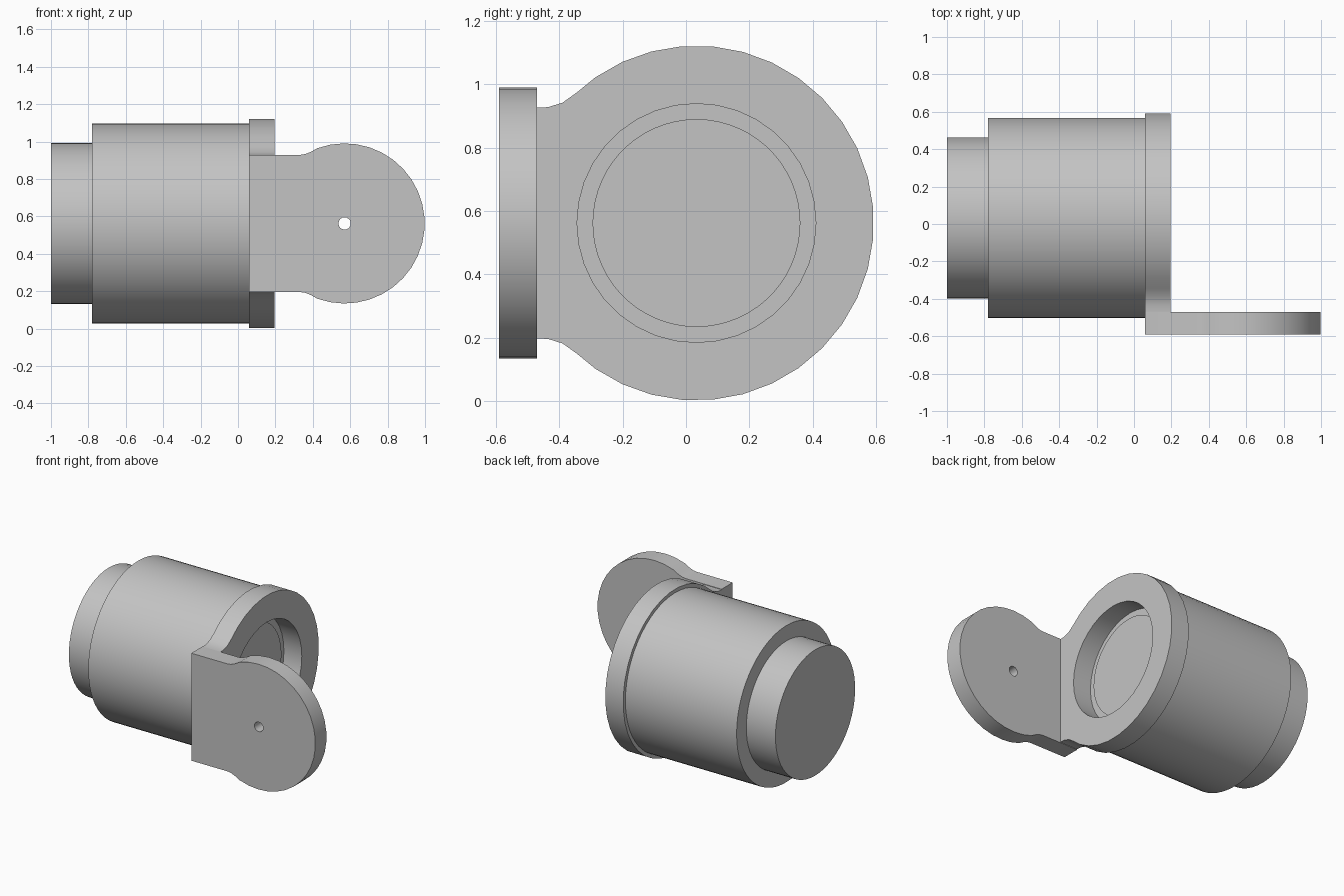
import bpy, bmesh
from math import sin, cos, pi, radians, atan2
from mathutils import Matrix, Vector

cube = bpy.data.objects.get("Cube")
if cube:
    bpy.data.objects.remove(cube, do_unlink=True)

AXIS_Y, AXIS_Z = 0.033, 0.562      # centre line of the motor

grey = bpy.data.materials.new("light_grey")
grey.use_nodes = True
colour = (0.55, 0.55, 0.55, 1)
grey.diffuse_color = colour
grey.node_tree.nodes["Principled BSDF"].inputs["Base Color"].default_value = colour


def finish(bm, name):
    bmesh.ops.remove_doubles(bm, verts=bm.verts, dist=0.0002)
    bmesh.ops.recalc_face_normals(bm, faces=bm.faces)
    mesh = bpy.data.meshes.new(name)
    bm.to_mesh(mesh)
    bm.free()
    mesh.materials.append(grey)
    obj = bpy.data.objects.new(name, mesh)
    bpy.context.collection.objects.link(obj)
    bpy.ops.object.select_all(action='DESELECT')
    obj.select_set(True)
    bpy.context.view_layer.objects.active = obj
    bpy.ops.object.shade_smooth_by_angle(angle=radians(30))
    return obj


def arc(centre, radius, start, end, steps):
    return [(centre + radius * cos(a), AXIS_Z + radius * sin(a))
            for a in (start + (end - start) * i / steps for i in range(steps + 1))]


def tab_outline(neck, centre, radius, steps):
    """Straight neck flaring into a round head, mirrored about the axis height."""
    upper = [(u, AXIS_Z + h) for u, h in neck]
    lower = [(u, AXIS_Z - h) for u, h in reversed(neck)]
    u, h = neck[-1]
    join = atan2(h, u - centre)
    return upper[:-1] + arc(centre, radius, join, -join, steps) + lower[1:]


def plate(name, outline, hole, place, thickness):
    """Flat plate with one hole, extruded along the given direction."""
    bm = bmesh.new()
    edges = []
    for loop in (outline, hole):
        verts = [bm.verts.new(place(u, v)) for u, v in loop]
        edges += [bm.edges.new((verts[i - 1], verts[i])) for i in range(len(verts))]
    bmesh.ops.triangle_fill(bm, use_beauty=True, edges=edges)
    extruded = bmesh.ops.extrude_face_region(bm, geom=bm.faces[:], use_keep_orig=True)
    moved = [g for g in extruded["geom"] if isinstance(g, bmesh.types.BMVert)]
    bmesh.ops.translate(bm, verts=moved, vec=thickness)
    return finish(bm, name)


# Motor body: stepped rear cap, main drum and front boss, turned about the x axis
profile = [(-1, 0), (-1, 0.43), (-0.78, 0.43), (-0.78, 0.535),
           (0.06, 0.535), (0.06, 0.328), (0.075, 0.328), (0.075, 0)]
bm = bmesh.new()
points = [bm.verts.new((x, AXIS_Y, AXIS_Z + r)) for x, r in profile]
lines = [bm.edges.new(pair) for pair in zip(points, points[1:])]
bmesh.ops.spin(bm, geom=points + lines, cent=(0, AXIS_Y, AXIS_Z), axis=(1, 0, 0),
               angle=2 * pi, steps=60, use_merge=True)
finish(bm, "motor_body")

# Ring flange around the front of the motor, flaring towards the side plate
flange_neck = [(-0.47, 0.364), (-0.435, 0.366), (-0.39, 0.38), (-0.345, 0.412), (-0.285, 0.46)]
plate("ring_flange", tab_outline(flange_neck, AXIS_Y, 0.56, 25),
      arc(AXIS_Y, 0.377, 0, 2 * pi, 36)[:-1],
      lambda u, v: Vector((0.06, u, v)), (0.135, 0, 0))

# Side plate with a round end and a small pivot hole
side_neck = [(0.06, 0.367), (0.335, 0.367), (0.36, 0.371), (0.39, 0.383), (0.425, 0.401)]
plate("side_plate", tab_outline(side_neck, 0.57, 0.428, 23),
      arc(0.57, 0.033, 0, 2 * pi, 16)[:-1],
      lambda u, v: Vector((u, -0.59, v)), (0, 0.12, 0))
